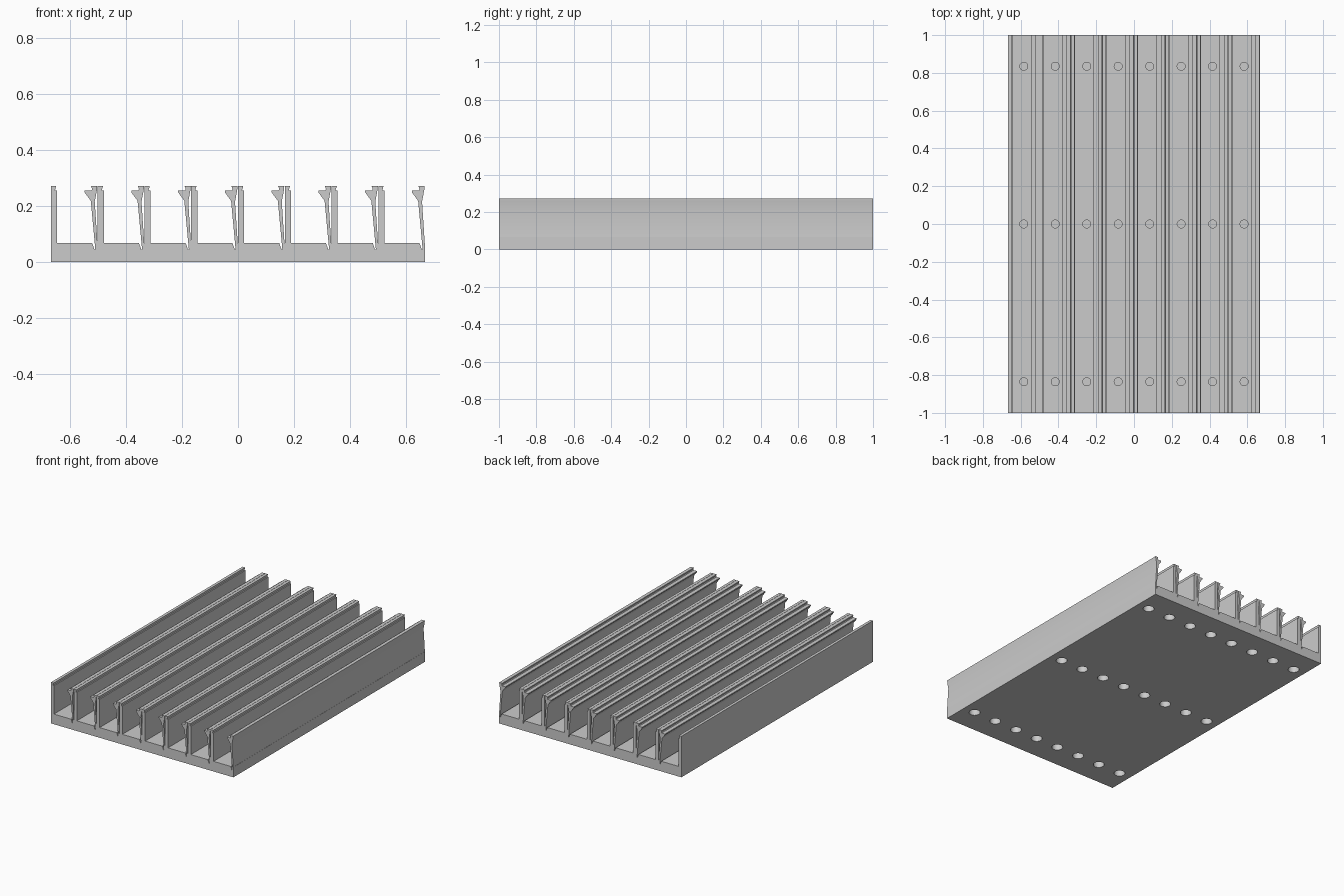
import bpy
import bmesh
from mathutils import Matrix

cube = bpy.data.objects.get("Cube")
if cube:
    bpy.data.objects.remove(cube)

CHANNELS = 8
PITCH = 1.333 / CHANNELS
LEFT = -PITCH * CHANNELS / 2
FLOOR = 0.067

grey = bpy.data.materials.new("light grey")
grey.use_nodes = True
colour = (0.6, 0.6, 0.6, 1)
grey.diffuse_color = colour
grey.node_tree.nodes["Principled BSDF"].inputs["Base Color"].default_value = colour


def make_object(name, bm):
    bmesh.ops.recalc_face_normals(bm, faces=bm.faces)
    mesh = bpy.data.meshes.new(name)
    bm.to_mesh(mesh)
    bm.free()
    mesh.materials.append(grey)
    obj = bpy.data.objects.new(name, mesh)
    bpy.context.collection.objects.link(obj)
    return obj


# One channel section: upright wall with a lipped top, then a leaning snap clip
wall = [(0, 0.271), (0.019, 0.271), (0.015, 0.258), (0.015, 0.254),
        (0.022, 0.254), (0.022, FLOOR)]
clip = [(0.147, FLOOR), (0.155, 0.045), (0.158, 0.045), (0.142, 0.218),
        (0.12, 0.248), (0.12, 0.254), (0.144, 0.254), (0.147, 0.26),
        (0.143, 0.271), (0.165, 0.271), (0.164, 0.258), (0.156, 0.215),
        (PITCH - 0.001, FLOOR)]

# Comb-shaped cross-section, extruded along the whole length
outline = [(LEFT, 0)]
for i in range(CHANNELS):
    outline += [(LEFT + i * PITCH + u, z) for u, z in wall + clip]
    if i < CHANNELS - 1:
        outline.append((LEFT + (i + 1) * PITCH, FLOOR))
outline += [(-LEFT, FLOOR), (-LEFT, 0)]

bm = bmesh.new()
section = bm.faces.new([bm.verts.new((x, -1, z)) for x, z in outline])
swept = bmesh.ops.extrude_face_region(bm, geom=[section], use_keep_orig=True)
bmesh.ops.translate(bm, vec=(0, 2, 0),
                    verts=[g for g in swept["geom"] if isinstance(g, bmesh.types.BMVert)])
tray = make_object("channel_tray", bm)


# Fixing holes: wide pocket below, stepped shallow recess in the channel floor
def drill(name, radius, low, high):
    bm = bmesh.new()
    for i in range(CHANNELS):
        for y in (-0.835, 0, 0.835):
            x = LEFT + i * PITCH + 0.083
            bmesh.ops.create_cone(
                bm, cap_ends=True, segments=32, radius1=radius, radius2=radius,
                depth=high - low, matrix=Matrix.Translation((x, y, (low + high) / 2)))
    cutter = make_object(name, bm)
    cutter.hide_render = True
    mod = tray.modifiers.new(name, 'BOOLEAN')
    mod.operation = 'DIFFERENCE'
    mod.solver = 'EXACT'
    mod.object = cutter
    bpy.context.view_layer.objects.active = tray
    bpy.ops.object.modifier_apply(modifier=name)
    bpy.data.objects.remove(cutter)


drill("lower_pocket", 0.034, -0.02, 0.04)
drill("upper_recess", 0.034, 0.06, 0.09)
drill("upper_pilot", 0.021, 0.05, 0.09)

bpy.ops.object.select_all(action='DESELECT')
tray.select_set(True)
bpy.context.view_layer.objects.active = tray
bpy.ops.object.shade_smooth_by_angle(angle=0.5)
